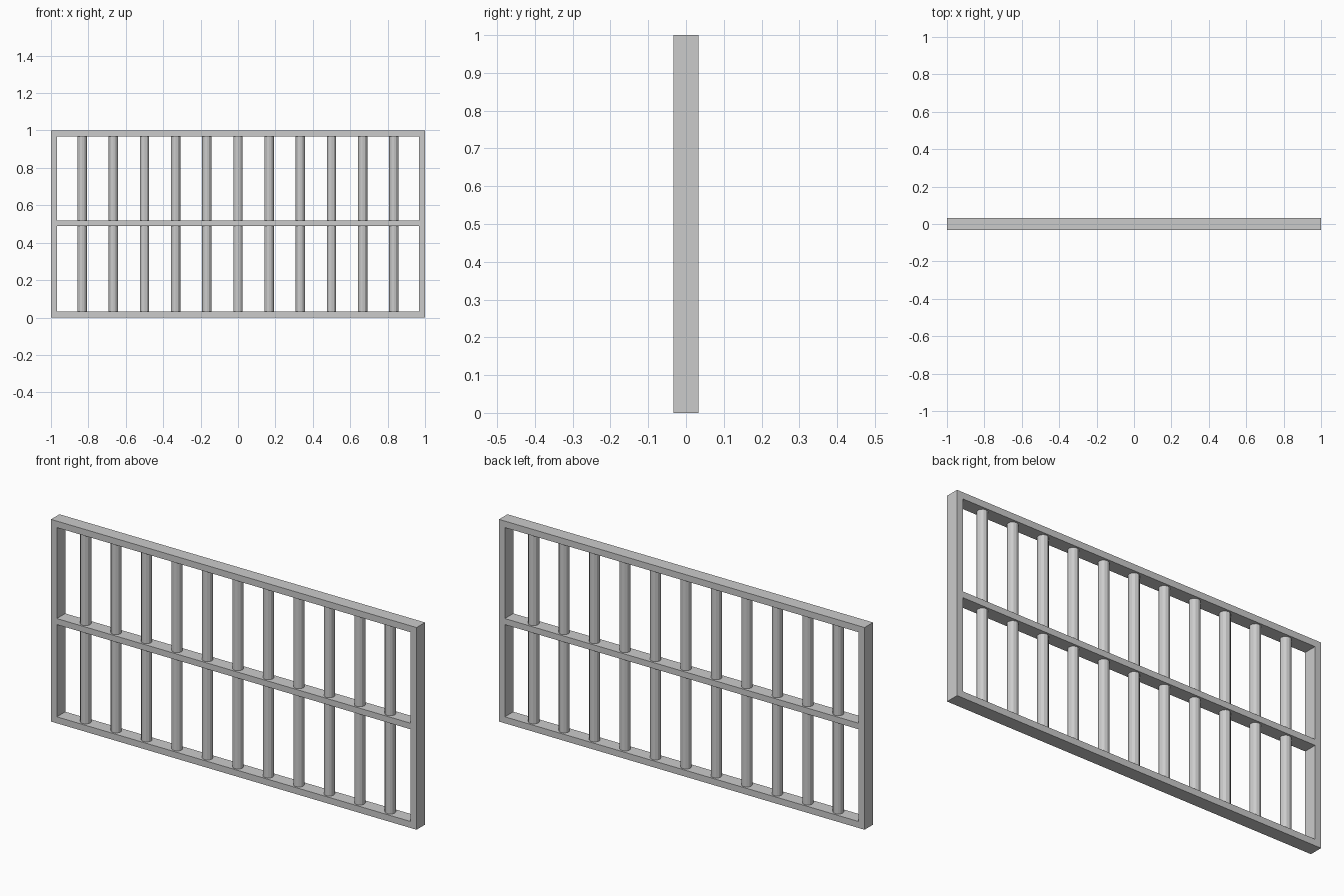
import bpy, bmesh

if "Cube" in bpy.data.objects:
    bpy.data.objects.remove(bpy.data.objects["Cube"])

W, H, D = 1.0, 1.0, 0.033      # half width, height, half depth
T = 0.032                      # frame thickness
BAR_R, BAR_SIDES, BARS = 0.025, 12, 11


def add_object(name, bm):
    bmesh.ops.recalc_face_normals(bm, faces=bm.faces)
    mesh = bpy.data.meshes.new(name)
    bm.to_mesh(mesh)
    bm.free()
    obj = bpy.data.objects.new(name, mesh)
    bpy.context.collection.objects.link(obj)
    return obj


# Outer frame: mitred rectangular ring
bm = bmesh.new()


def loop(x, z0, z1, y):
    return [bm.verts.new((px, y, pz)) for px, pz in
            ((-x, z0), (x, z0), (x, z1), (-x, z1))]


rings = [loop(W, 0, H, -D), loop(W, 0, H, D),
         loop(W - T, T, H - T, D), loop(W - T, T, H - T, -D)]
for r in range(4):
    a, b = rings[r], rings[(r + 1) % 4]
    for i in range(4):
        j = (i + 1) % 4
        bm.faces.new((a[i], a[j], b[j], b[i]))
add_object("outer_frame", bm)

# Middle rail
bm = bmesh.new()
bmesh.ops.create_cube(bm, size=1)
bmesh.ops.scale(bm, vec=(2 * (W - T), 2 * D, 0.03), verts=bm.verts)
bmesh.ops.translate(bm, vec=(0, 0, 0.503), verts=bm.verts)
add_object("middle_rail", bm)

# Evenly spaced upright bars
for i in range(BARS):
    bm = bmesh.new()
    bmesh.ops.create_cone(bm, cap_ends=True, segments=BAR_SIDES,
                          radius1=BAR_R, radius2=BAR_R, depth=H - 2 * T)
    bmesh.ops.translate(bm, vec=((i - 5) / 6, 0, H / 2), verts=bm.verts)
    add_object(f"upright_bar_{i + 1}", bm)
